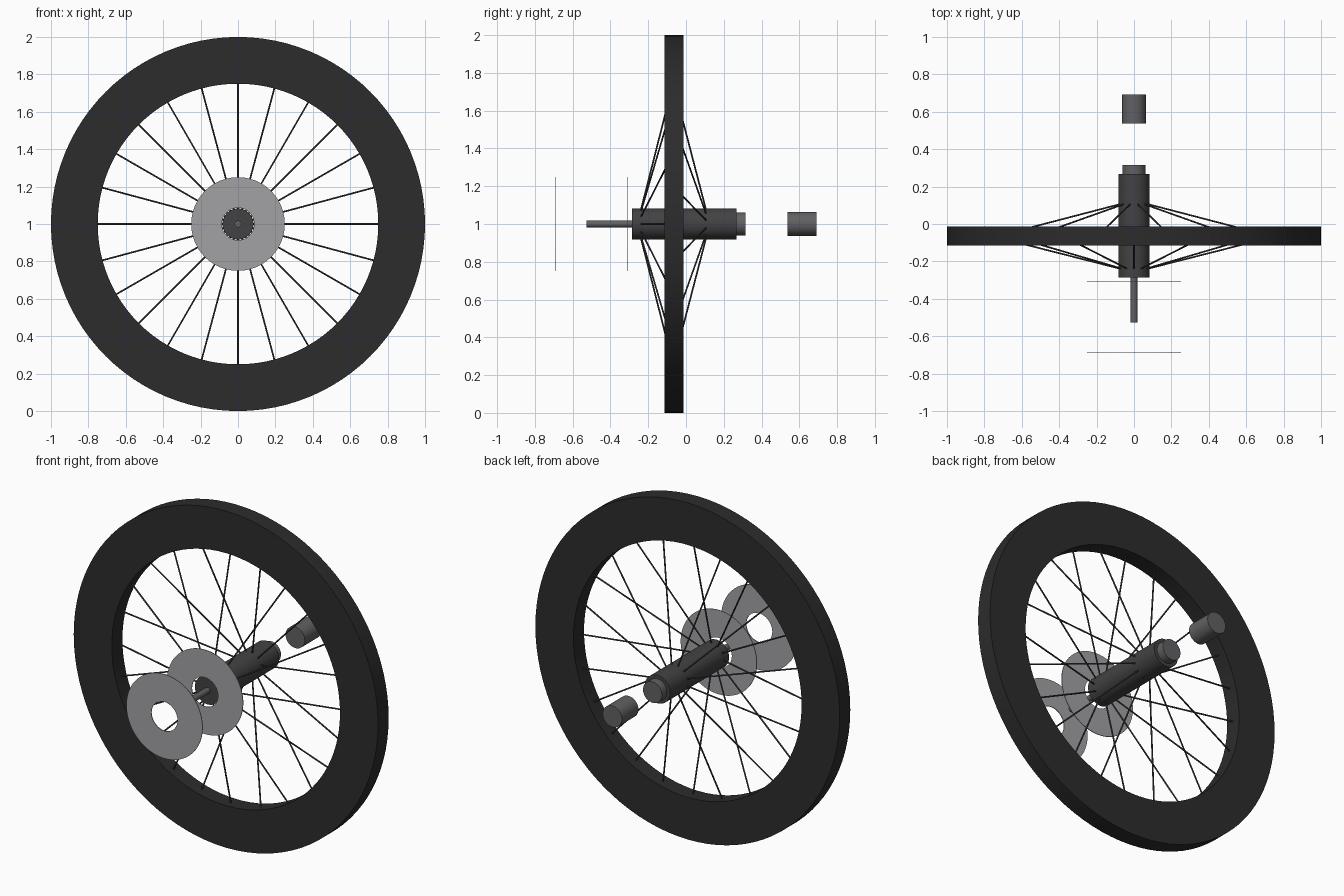
import bpy, bmesh, math
from mathutils import Vector

if "Cube" in bpy.data.objects:
    bpy.data.objects.remove(bpy.data.objects["Cube"])

CZ = 1.0  # wheel axis height


def mat(name, v):
    m = bpy.data.materials.new(name)
    m.diffuse_color = (v, v, v * 1.05, 1)
    m.use_nodes = True
    m.node_tree.nodes["Principled BSDF"].inputs["Base Color"].default_value = m.diffuse_color
    return m


RUBBER = mat("rubber", 0.025)
DARK = mat("dark_metal", 0.055)
STEEL = mat("steel", 0.12)
PLATE = mat("plate", 0.36)


def lathe(name, profile, material, closed=False, seg=96):
    """Revolve (radius, y) points about the wheel axis."""
    bm = bmesh.new()
    rings = []
    for r, y in profile:
        if r == 0:
            rings.append([bm.verts.new((0, y, CZ))] * seg)
        else:
            rings.append([bm.verts.new((r * math.cos(2 * math.pi * i / seg), y,
                                        CZ + r * math.sin(2 * math.pi * i / seg)))
                          for i in range(seg)])
    pairs = list(zip(rings, rings[1:]))
    if closed:
        pairs.append((rings[-1], rings[0]))
    for a, b in pairs:
        for i in range(seg):
            j = (i + 1) % seg
            bm.faces.new(list(dict.fromkeys((a[i], a[j], b[j], b[i]))))
    bmesh.ops.recalc_face_normals(bm, faces=bm.faces)
    me = bpy.data.meshes.new(name)
    bm.to_mesh(me)
    bm.free()
    me.materials.append(material)
    ob = bpy.data.objects.new(name, me)
    bpy.context.collection.objects.link(ob)
    bpy.ops.object.select_all(action='DESELECT')
    ob.select_set(True)
    bpy.context.view_layer.objects.active = ob
    bpy.ops.object.shade_smooth_by_angle(angle=math.radians(30))
    return ob


def ring(name, r0, r1, y0, y1, material):
    lathe(name, [(r0, y0), (r1, y0), (r1, y1), (r0, y1)], material, True)


def rod(name, r, y0, y1, material):
    lathe(name, [(0, y0), (r, y0), (r, y1), (0, y1)], material, seg=48)


# Tire
ring("tire", 0.75, 1.0, -0.114, -0.014, RUBBER)

# Hub, its rear collar and the front axle
rod("hub", 0.083, -0.286, 0.268, DARK)
rod("hub_collar", 0.062, 0.26, 0.315, STEEL)
rod("axle", 0.018, -0.527, -0.28, STEEL)

# Detached rear cap and the two front discs
rod("rear_cap", 0.063, 0.537, 0.692, STEEL)
ring("inner_disc", 0.086, 0.25, -0.311, -0.307, PLATE)
ring("outer_disc", 0.086, 0.25, -0.691, -0.687, PLATE)

# Spokes alternate between the front and rear hub ends
bm = bmesh.new()
for k in range(24):
    a = k * math.pi / 12
    d = Vector((math.cos(a), 0, math.sin(a)))
    base = Vector((0, -0.245 if k % 2 == 0 else 0.113, CZ))
    p = base + d * 0.05
    q = Vector((0, -0.065, CZ)) + d * 0.758
    v = q - p
    m = v.to_track_quat('Z', 'Y').to_matrix().to_4x4()
    m.translation = (p + q) / 2
    bmesh.ops.create_cone(bm, cap_ends=True, segments=8, radius1=0.0045,
                          radius2=0.0045, depth=v.length, matrix=m)
me = bpy.data.meshes.new("spokes")
bm.to_mesh(me)
bm.free()
me.materials.append(DARK)
bpy.context.collection.objects.link(bpy.data.objects.new("spokes", me))
